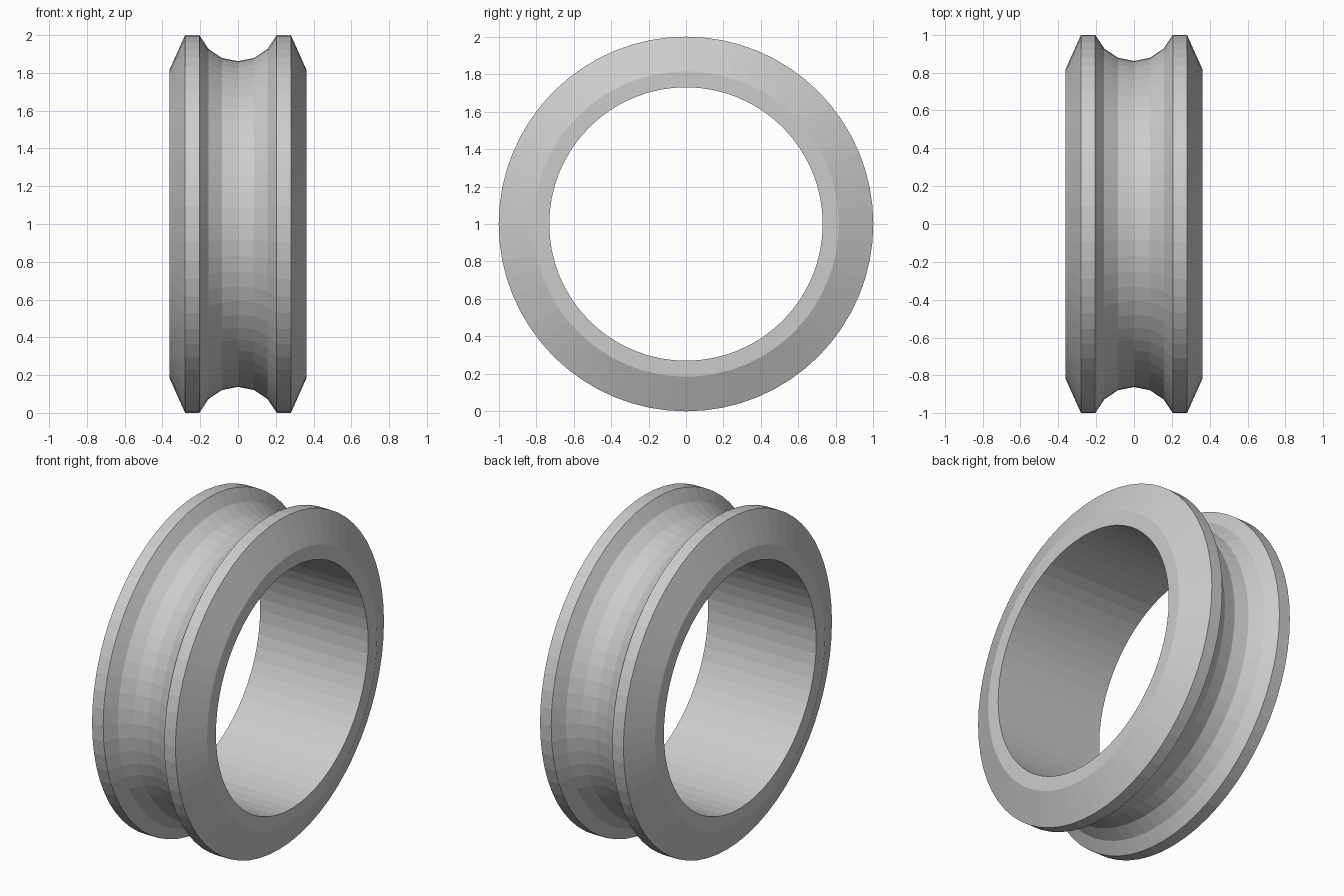
import bpy, bmesh, math

cube = bpy.data.objects.get("Cube")
if cube:
    bpy.data.objects.remove(cube, do_unlink=True)

SEGMENTS = 64
RIM, BORE, HALF_WIDTH = 1.0, 0.73, 0.363
GROOVE_RADIUS, GROOVE_CENTRE, GROOVE_HALF = 0.221, 1.083, 0.205
GROOVE_STEPS = 6

# Plain grey material
grey = bpy.data.materials.new("plain grey")
grey.use_nodes = True
colour = (0.6, 0.6, 0.6, 1)
grey.diffuse_color = colour
grey.node_tree.nodes["Principled BSDF"].inputs["Base Color"].default_value = colour

# Cross-section as (x, radius): bevelled flanks, flat rims, round groove
side = [(HALF_WIDTH, BORE), (HALF_WIDTH, 0.815), (0.28, RIM)]
sweep = math.asin(GROOVE_HALF / GROOVE_RADIUS)
groove = []
for i in range(GROOVE_STEPS + 1):
    a = sweep * (1 - 2 * i / GROOVE_STEPS)
    groove.append((GROOVE_RADIUS * math.sin(a),
                   min(RIM, GROOVE_CENTRE - GROOVE_RADIUS * math.cos(a))))
profile = side + groove + [(-x, r) for x, r in reversed(side)]

# Revolve the closed cross-section about the x axis
bm = bmesh.new()
rings = []
for s in range(SEGMENTS):
    a = 2 * math.pi * s / SEGMENTS
    rings.append([bm.verts.new((x, r * math.cos(a), r * math.sin(a) + RIM))
                  for x, r in profile])
count = len(profile)
for s in range(SEGMENTS):
    here, after = rings[s], rings[(s + 1) % SEGMENTS]
    for i in range(count):
        j = (i + 1) % count
        bm.faces.new((here[i], here[j], after[j], after[i]))
bmesh.ops.recalc_face_normals(bm, faces=bm.faces)

mesh = bpy.data.meshes.new("grooved_ring")
bm.to_mesh(mesh)
bm.free()
mesh.materials.append(grey)
ring = bpy.data.objects.new("grooved_ring", mesh)
bpy.context.collection.objects.link(ring)
